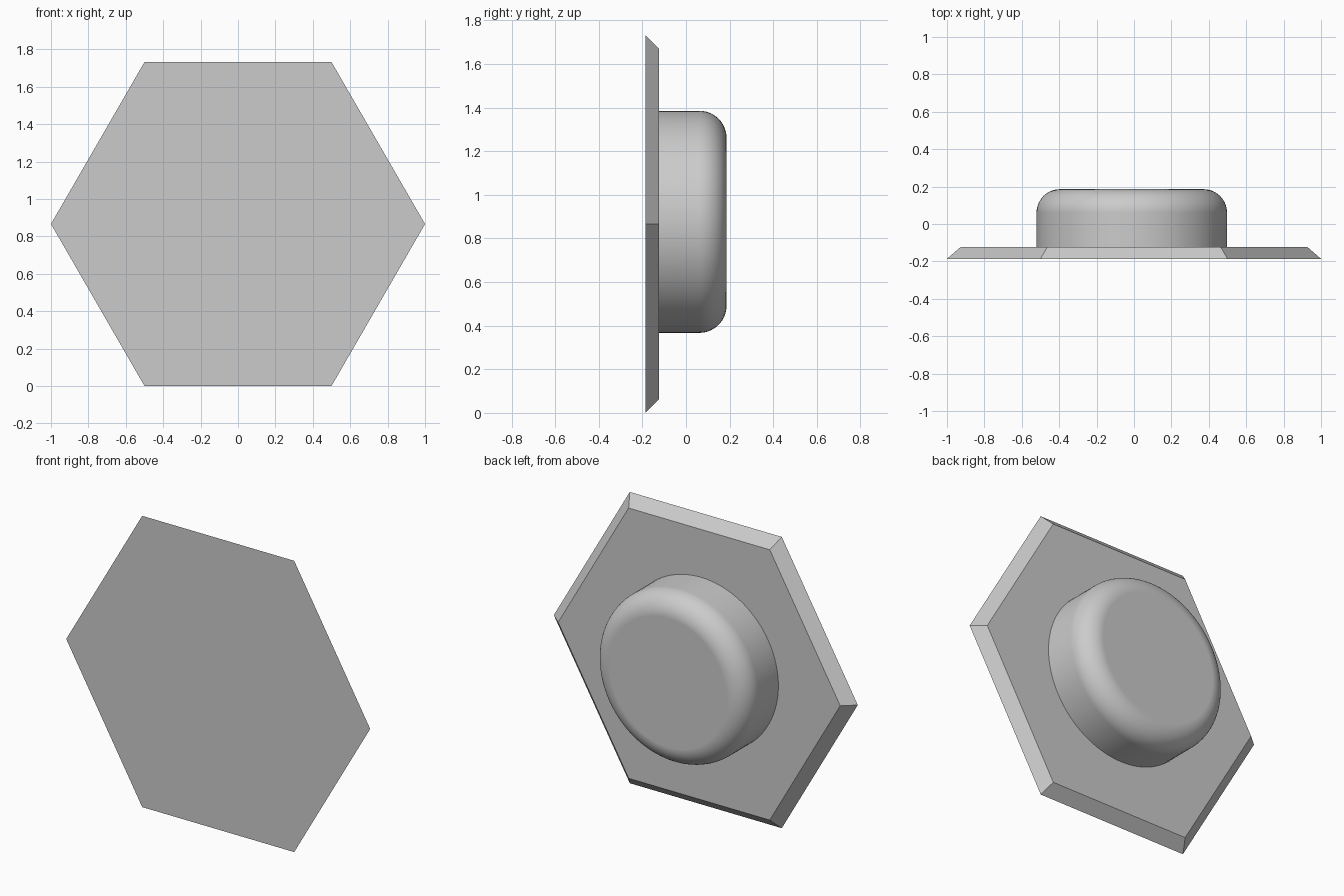
import bpy, bmesh
from math import cos, sin, pi, radians

cube = bpy.data.objects.get("Cube")
if cube:
    bpy.data.objects.remove(cube)

# Single plain grey
grey = bpy.data.materials.new("light_grey")
grey.use_nodes = True
colour = (0.6, 0.6, 0.6, 1)
grey.diffuse_color = colour
grey.node_tree.nodes["Principled BSDF"].inputs["Base Color"].default_value = colour


def turned(name, profile, sides, cx, cz):
    """Capped solid around an axis along y from (radius, y) pairs."""
    bm = bmesh.new()
    rings = []
    for r, y in profile:
        angles = [2 * pi * i / sides for i in range(sides)]
        rings.append([bm.verts.new((cx + r * cos(a), y, cz + r * sin(a))) for a in angles])
    for low, high in zip(rings, rings[1:]):
        for i in range(sides):
            j = (i + 1) % sides
            bm.faces.new((low[i], low[j], high[j], high[i]))
    bm.faces.new(rings[0])
    bm.faces.new(rings[-1])
    bmesh.ops.recalc_face_normals(bm, faces=bm.faces)
    mesh = bpy.data.meshes.new(name)
    bm.to_mesh(mesh)
    bm.free()
    mesh.materials.append(grey)
    obj = bpy.data.objects.new(name, mesh)
    bpy.context.collection.objects.link(obj)
    return obj


# Hexagonal plate, wide face to the front, sloped edges behind
front, back = -0.186, 0.186
plate_back = -0.124
mid_z = 0.866
turned("hexagon_plate", [(1.0, front), (0.928, plate_back)], 6, 0, mid_z)

# Round boss on the rear with a rounded rim, set into the plate
radius, fillet, steps = 0.509, 0.125, 14
profile = [(radius, plate_back - 0.02)]
for k in range(steps + 1):
    a = pi / 2 * k / steps
    profile.append((radius - fillet + fillet * cos(a), back - fillet + fillet * sin(a)))
boss = turned("rear_boss", profile, 96, -0.012, 0.876)

# Smooth wall and rim, flat end cap
bpy.ops.object.select_all(action="DESELECT")
boss.select_set(True)
bpy.context.view_layer.objects.active = boss
bpy.ops.object.shade_smooth_by_angle(angle=radians(30))
weighted = boss.modifiers.new("flat_cap", "WEIGHTED_NORMAL")
weighted.keep_sharp = True
